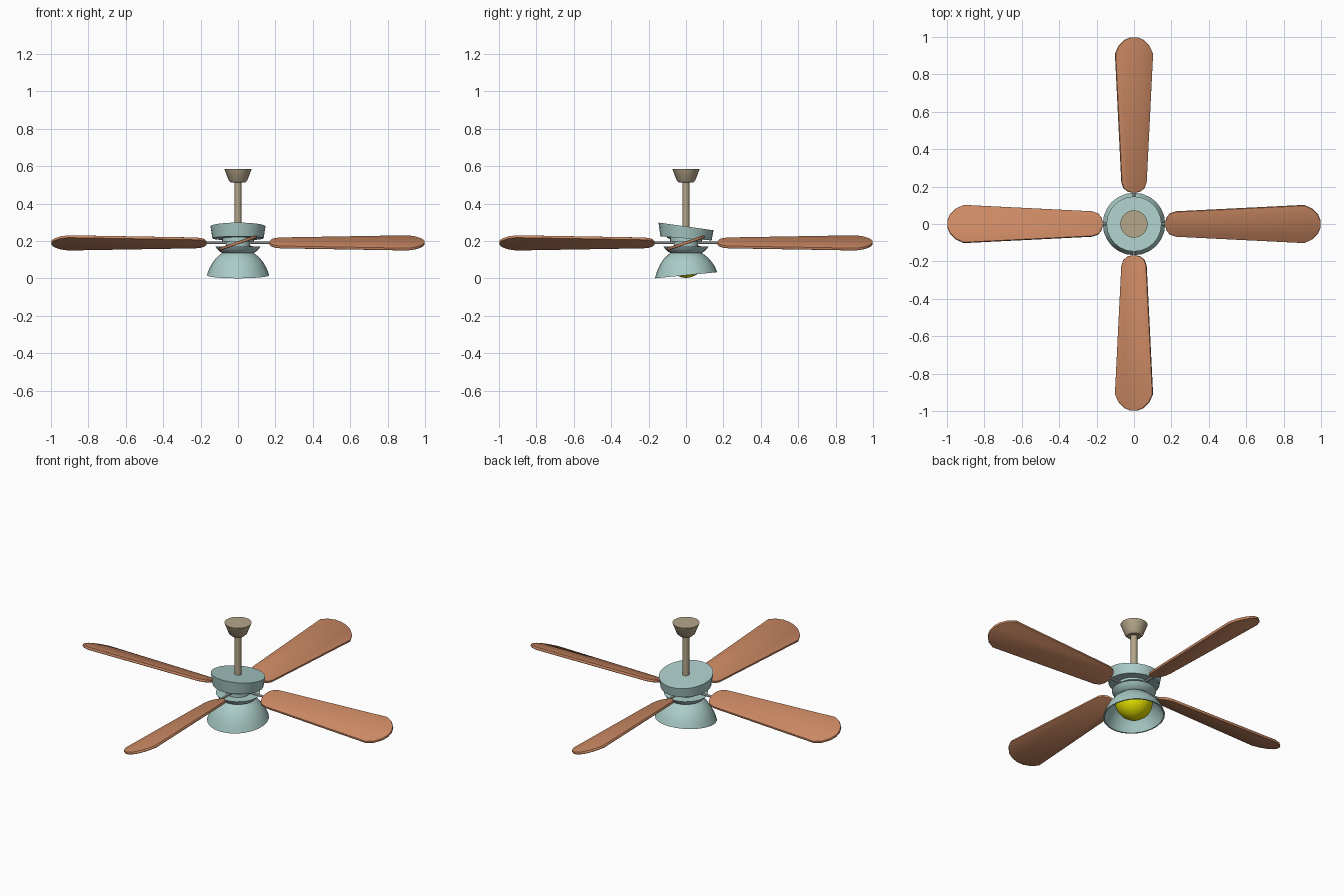
import bpy, bmesh, math
from mathutils import Matrix

if "Cube" in bpy.data.objects:
    bpy.data.objects.remove(bpy.data.objects["Cube"])


def material(name, rgb):
    m = bpy.data.materials.new(name)
    m.diffuse_color = (*rgb, 1)
    m.use_nodes = True
    m.node_tree.nodes["Principled BSDF"].inputs["Base Color"].default_value = m.diffuse_color
    return m


TEAL = material("pale teal", (0.40, 0.60, 0.57))
WOOD = material("copper wood", (0.60, 0.25, 0.125))
BRASS = material("dull brass", (0.46, 0.38, 0.25))
YELLOW = material("bulb yellow", (0.78, 0.75, 0.0))
WHITE = material("off white", (0.70, 0.70, 0.68))


def finish(name, bm, mat, angle=35):
    bmesh.ops.recalc_face_normals(bm, faces=bm.faces)
    me = bpy.data.meshes.new(name)
    bm.to_mesh(me)
    bm.free()
    me.materials.append(mat)
    ob = bpy.data.objects.new(name, me)
    bpy.context.collection.objects.link(ob)
    bpy.ops.object.select_all(action='DESELECT')
    ob.select_set(True)
    bpy.context.view_layer.objects.active = ob
    bpy.ops.object.shade_smooth_by_angle(angle=math.radians(angle))
    return ob


def lathe(name, profile, mat, sides=24, caps=True):
    """Revolve (radius, z, slope) points; slope shears that ring along y."""
    bm = bmesh.new()
    rings = []
    for r, z, *s in profile:
        k = s[0] if s else 0
        ring = []
        for i in range(sides):
            a = math.tau * i / sides
            y = r * math.sin(a)
            ring.append(bm.verts.new((r * math.cos(a), y, z + k * y)))
        rings.append(ring)
    for lo, hi in zip(rings, rings[1:]):
        for i in range(sides):
            j = (i + 1) % sides
            bm.faces.new((lo[i], lo[j], hi[j], hi[i]))
    if caps:
        bm.faces.new(rings[0])
        bm.faces.new(rings[-1])
    return finish(name, bm, mat)


# ceiling mount and hanging rod
lathe("ceiling_canopy", [(0.038, 0.512), (0.05, 0.525), (0.073, 0.585)], BRASS)
lathe("down_rod", [(0.018, 0.24), (0.018, 0.53)], BRASS, 16)

# motor housing with slanted top, then the hub and lower bowl
lathe("motor_housing", [(0.137, 0.214, -0.08), (0.147, 0.278, -0.14)], TEAL)
lathe("hub_collar", [(0.085, 0.197), (0.085, 0.225)], TEAL)
lathe("hub_core", [(0.065, 0.16), (0.065, 0.205)], TEAL)
lathe("lower_bowl", [(0.075, 0.132), (0.095, 0.142), (0.112, 0.158),
                     (0.12, 0.17)], TEAL)

# open lamp shade: outer skin over the slanted rim and back up inside
outer = [(0.07, 0.141, 0), (0.092, 0.131, 0.005), (0.118, 0.108, 0.02),
         (0.138, 0.082, 0.045), (0.154, 0.052, 0.075), (0.167, 0.017, 0.098)]
inner = [(r - 0.007, z - (0.005 if i < 5 else 0), s)
         for i, (r, z, s) in enumerate(outer)]
lathe("lamp_shade", outer + inner[::-1], TEAL)

# bulb: lower hemisphere inside the shade
lathe("bulb", [(0.102 * math.sin(math.radians(t)),
                0.105 - 0.102 * math.cos(math.radians(t)))
               for t in (3, 15, 30, 45, 60, 75, 90)], YELLOW)

# blade outline, one side, from root to tip (distance, half width)
half = [(0.168, 0.015), (0.176, 0.04), (0.193, 0.06), (0.225, 0.071),
        (0.91, 0.107), (0.952, 0.087), (0.985, 0.052), (0.998, 0.018)]


def blade(name, angle):
    bm = bmesh.new()
    pts = half + [(x, -y) for x, y in reversed(half)]
    face = bm.faces.new([bm.verts.new((x, y, -0.008)) for x, y in pts])
    ext = bmesh.ops.extrude_face_region(bm, geom=[face])
    top = [g for g in ext["geom"] if isinstance(g, bmesh.types.BMVert)]
    bmesh.ops.translate(bm, verts=top, vec=(0, 0, 0.016))
    rims = [e for e in bm.edges if abs(e.verts[0].co.z - e.verts[1].co.z) < 1e-5]
    bmesh.ops.bevel(bm, geom=rims, offset=0.005, segments=2, profile=0.5,
                    affect='EDGES')
    bm.transform(Matrix.Translation((0, 0, 0.19))
                 @ Matrix.Rotation(angle, 4, 'Z')
                 @ Matrix.Rotation(math.radians(19), 4, 'X'))
    finish(name, bm, WOOD, 40)


for i in range(4):
    blade(f"blade_{i + 1}", i * math.pi / 2)

# crossed rods carrying the blades
for i in range(2):
    bm = bmesh.new()
    bmesh.ops.create_cone(bm, cap_ends=True, segments=10, radius1=0.007,
                          radius2=0.007, depth=0.40)
    bm.transform(Matrix.Translation((0, 0, 0.19))
                 @ Matrix.Rotation(i * math.pi / 2, 4, 'Z')
                 @ Matrix.Rotation(math.pi / 2, 4, 'Y'))
    finish(f"blade_rod_{i + 1}", bm, WHITE)
